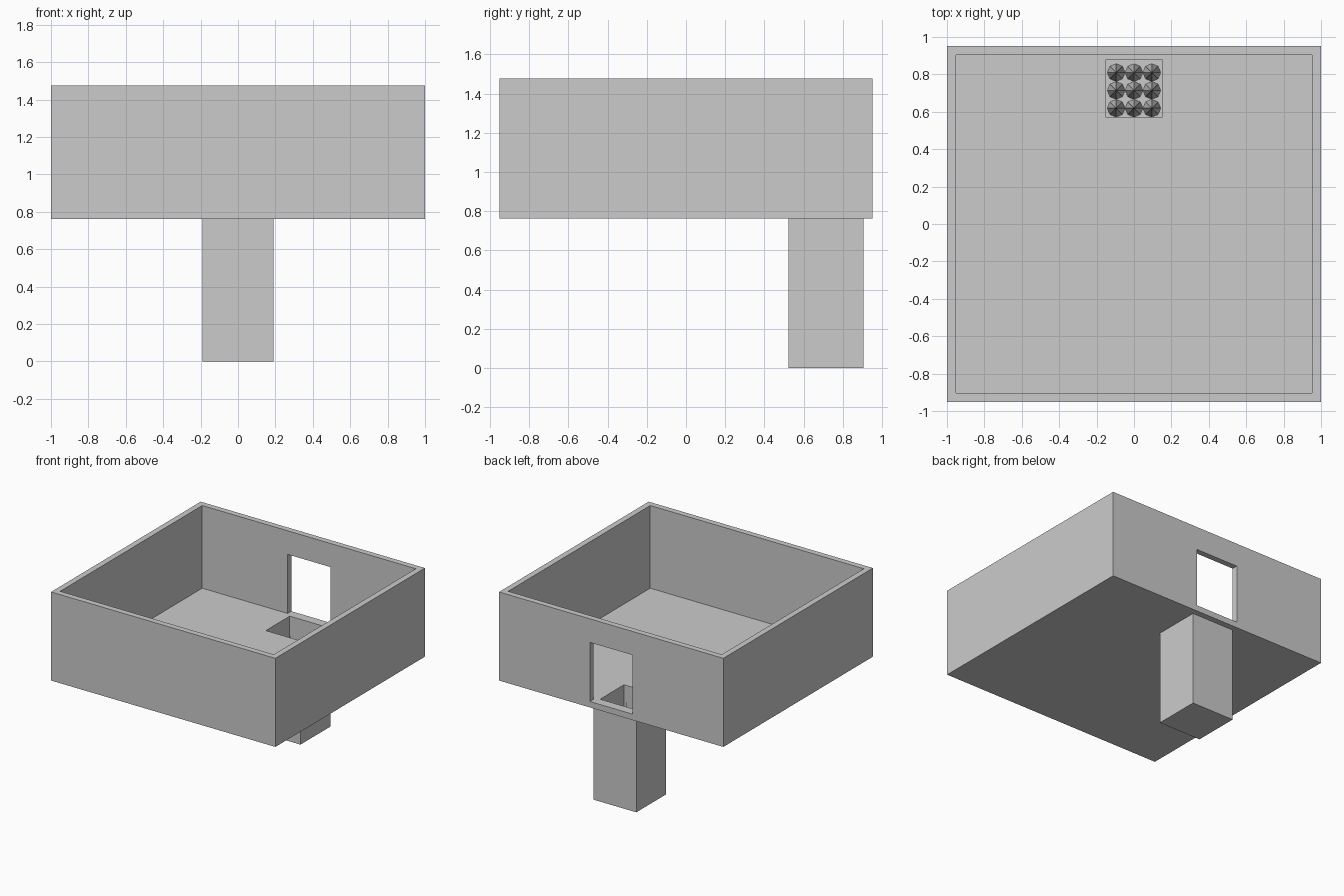
import bpy

if "Cube" in bpy.data.objects:
    bpy.data.objects.remove(bpy.data.objects["Cube"])

U = 2 / 21            # module: the room is 21 x 20 modules
BASE = 8 * U          # underside of the room
TOP = 15.5 * U        # top of the walls
T = 0.5 * U           # wall and floor thickness


def box(name, x0, x1, y0, y1, z0, z1):
    bpy.ops.mesh.primitive_cube_add(
        size=1, location=((x0 + x1) / 2, (y0 + y1) / 2, (z0 + z1) / 2))
    ob = bpy.context.object
    ob.name = name
    ob.scale = (x1 - x0, y1 - y0, z1 - z0)
    bpy.ops.object.transform_apply(location=False, rotation=False, scale=True)
    return ob


def cut(target, cutter):
    mod = target.modifiers.new("cut", 'BOOLEAN')
    mod.operation = 'DIFFERENCE'
    mod.solver = 'EXACT'
    mod.object = cutter
    bpy.context.view_layer.objects.active = target
    bpy.ops.object.modifier_apply(modifier=mod.name)


# Open-topped room and the pit shaft hanging below it
room = box("room", -1, 1, -10 * U, 10 * U, BASE, TOP)
shaft = box("pit_shaft", -2 * U, 2 * U, 5.5 * U, 9.5 * U, 0, BASE)

# Cutters: room interior, doorway in the back wall, pit through floor and shaft
interior = box("interior_cutter", -1 + T, 1 - T, -9.5 * U, 9.5 * U, BASE + T, TOP + 1)
door = box("door_cutter", -2 * U, 2 * U, 9 * U, 11 * U, BASE + T, BASE + T + 5 * U)
pit = box("pit_cutter", -1.6 * U, 1.6 * U, 6 * U, 9.2 * U, 0.4 * U, BASE + 2 * T)

for cutter in (interior, door, pit):
    cut(room, cutter)
cut(shaft, pit)
for cutter in (interior, door, pit):
    bpy.data.objects.remove(cutter, do_unlink=True)

# Grid of spikes on the pit floor
SPIKE = 7 * U
for i in range(3):
    for j in range(3):
        bpy.ops.mesh.primitive_cone_add(
            vertices=8, radius1=0.5 * U, radius2=0, depth=SPIKE,
            location=((i - 1) * U, (7.5 + j - 1) * U, 0.4 * U + SPIKE / 2))
        bpy.context.object.name = f"spike_{i}_{j}"
